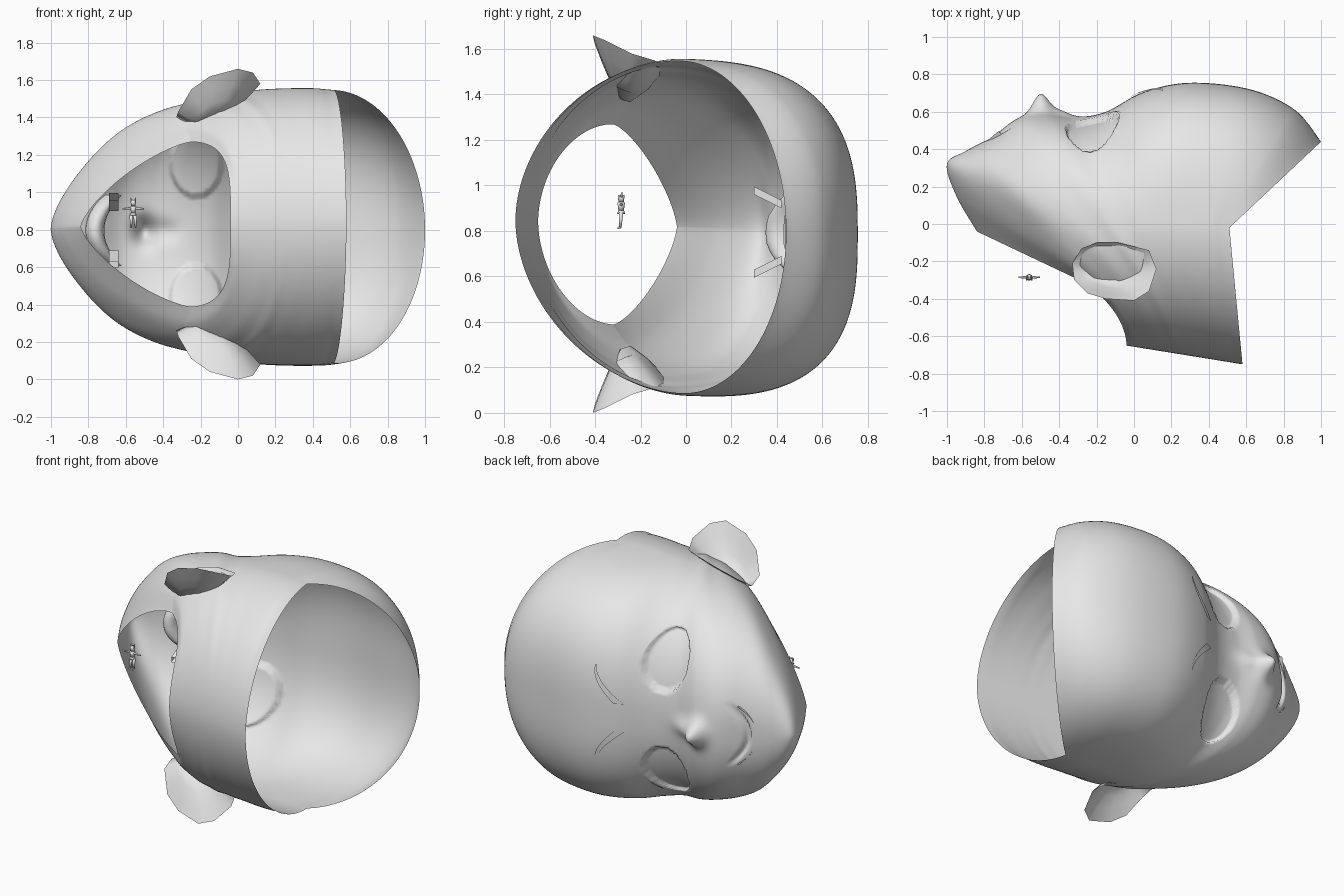
import bpy, bmesh, math
from mathutils import Vector
from mathutils.bvhtree import BVHTree

if "Cube" in bpy.data.objects:
    bpy.data.objects.remove(bpy.data.objects["Cube"])

ZC = 0.83   # mirror plane at the ears (head lies with its face to +y, crown to +x)
FZ = 0.795  # mirror plane at the face: the head is rolled slightly
grey = bpy.data.materials.new("plain_grey")
grey.diffuse_color = (0.8, 0.8, 0.8, 1)
grey.use_nodes = True
grey.node_tree.nodes["Principled BSDF"].inputs["Base Color"].default_value = grey.diffuse_color


def make(name, verts, faces, smooth=True):
    me = bpy.data.meshes.new(name)
    me.from_pydata(verts, [], faces)
    me.materials.append(grey)
    ob = bpy.data.objects.new(name, me)
    bpy.context.collection.objects.link(ob)
    bm = bmesh.new()
    bm.from_mesh(me)
    bmesh.ops.recalc_face_normals(bm, faces=bm.faces)
    bm.to_mesh(me)
    bm.free()
    if smooth:
        me.polygons.foreach_set("use_smooth", [True] * len(me.polygons))
    return ob


def grid_faces(rows, cols, wrap=False):
    n = cols if wrap else cols - 1
    return [(r * cols + c, r * cols + (c + 1) % cols,
             (r + 1) * cols + (c + 1) % cols, (r + 1) * cols + c)
            for r in range(rows - 1) for c in range(n)]


def catmull(table, t):
    i = min(int(t), len(table) - 2)
    f = t - i
    a, b, c, d = (table[max(0, min(len(table) - 1, k))] for k in (i - 1, i, i + 1, i + 2))
    return [0.5 * (2 * q + (r - p) * f + (2 * p - 5 * q + 4 * r - s) * f * f
                   + (3 * q - p - 3 * r + s) * f ** 3) for p, q, r, s in zip(a, b, c, d)]


# Head rings from crown rim to neck rim: front x, front y, side x, side y, half width, fullness
rings = [
    (1.00, .44, .51, -.02, .73, 1), (.86, .61, .46, 0, .735, .86),
    (.62, .72, .40, 0, .74, .75), (.30, .755, .28, 0, .74, .72),
    (.05, .705, .15, 0, .735, .78), (-.15, .60, .05, -.02, .725, .88),
    (-.32, .57, -.02, -.05, .71, .92), (-.48, .59, -.08, -.08, .70, .9),
    (-.62, .565, -.13, -.1, .68, .88), (-.76, .465, -.20, -.13, .655, .86),
    (-.90, .39, -.25, -.16, .62, .95), (-1.0, .32, -.29, -.2, .575, 1.22),
    (-.95, .15, -.28, -.26, .52, 1.33), (-.84, -.04, -.25, -.32, .44, 1.45)]


def mouth_x(s):
    return -.765 + 2.6 * s * s


def features(x, y, s):
    """Nose, sunken eyes and smile crease pushed into the face."""
    if y < .3:
        return y
    dy = .10 * math.exp(-((x + .50) / .055) ** 2 - (s / .07) ** 2)
    dy += .03 * math.exp(-((x + .40) / .08) ** 2 - (s / .055) ** 2)
    eye = ((x + .225) / .135) ** 2 + ((abs(s) - .355) / .17) ** 2
    dy -= .03 * max(0, min(1, (1.05 - eye) / .08))
    if abs(s) < .2:
        dy -= .03 * math.exp(-((x - mouth_x(s)) / .013) ** 2) * (1 - (s / .2) ** 4)
    return y + dy


ROWS, COLS = 190, 264
verts = []
for r in range(ROWS):
    k = r / (ROWS - 1)
    fx, fy, sx, sy, w, p = catmull(rings, k * (len(rings) - 1))
    bx, by = .58 - .62 * k, -.75 + .10 * k
    for c in range(COLS):
        a = 2 * math.pi * c / COLS
        co, si = math.cos(a), math.sin(a)
        q = p if co > 0 else 1.07
        u = abs(co) ** q
        s = math.copysign(abs(si) ** q, si) * w
        ex, ey = (fx, fy) if co > 0 else (bx, by)
        x, y = sx + (ex - sx) * u, sy + (ey - sy) * u
        if co > 0:
            y = features(x, y, s)
        else:
            x += .2 * k * u * (1 - u)
        verts.append((x, y, ZC + s - .04 * (y + .35)))
head = make("head_shell", verts, grid_faces(ROWS, COLS, True))

bm = bmesh.new()
bm.from_mesh(head.data)
tree = BVHTree.FromBMesh(bm)
bm.free()


def face_y(x, s):
    hit = tree.ray_cast(Vector((x, 2, FZ + s)), Vector((0, -1, 0)))[0]
    return hit.y if hit else .4


# Ears: shallow cups from a rim and a deeper middle
ear_rim = [(-.28, -.13, .63), (-.33, -.21, .57), (-.32, -.30, .60), (-.25, -.37, .72),
           (-.15, -.40, .79), (0, -.41, .83), (.08, -.36, .81), (.12, -.24, .75),
           (.08, -.14, .72), (-.08, -.10, .70), (-.2, -.10, .67)]
ear_mid = Vector((-.13, -.28, .56))
for side, label in ((1, "left"), (-1, "right")):
    n = len(ear_rim)
    pts = []
    for t in (1, .75, .5, .25):
        for e in ear_rim:
            v = ear_mid + (Vector(e) - ear_mid) * t
            v.z -= .03 * math.sin(math.pi * t)
            pts.append((v.x, v.y, ZC + side * v.z))
    faces = grid_faces(4, n, True) + [tuple(range(3 * n, 4 * n))]
    make("ear_" + label, pts, faces)

    # Eyebrow: thin tapering plate just off the forehead
    pts = []
    for i in range(15):
        t = i / 14
        x, s = .0 + .15 * math.sin(t * 1.6), .09 + .23 * t
        wd = .026 * (1 - t) + .003
        for d in (-wd, wd):
            pts.append((x + d, face_y(x + d, s) + .01, FZ + side * s))
    make("eyebrow_" + label, pts, grid_faces(15, 2))

    # Upper lash line
    pts = []
    for i in range(15):
        a = -1.0 + 2.0 * i / 14
        for d in (1.08, 1.14):
            x, s = -.225 + .135 * d * math.cos(a), .355 + .17 * d * math.sin(a)
            pts.append((x, face_y(x, s) + .005, FZ + side * s))
    make("lash_" + label, pts, grid_faces(15, 2))

    # Flap at the corner of the mouth pocket
    pts = [(x, y, FZ + side * s) for y, s in ((.42, .14), (.30, .20))
           for x in (-.69, -.64)]
    pts += [(x, y, z - side * .035) for x, y, z in pts]
    make("mouth_corner_" + label, pts, [(0, 1, 3, 2), (4, 5, 7, 6), (0, 2, 6, 4), (1, 3, 7, 5)],
         False)

# Mouth pocket behind the lips: a curved rounded band
pts = []
for i in range(17):
    s = -.19 + .38 * i / 16
    front = face_y(mouth_x(s), s) - .005
    depth = .03 + .05 * (1 - (s / .19) ** 2)
    for j in range(9):
        a = math.pi * j / 8
        pts.append((mouth_x(s) + .05 * math.cos(a), front - depth * math.sin(a), FZ + s))
make("mouth_pocket", pts, grid_faces(17, 9))

# Tiny standing figure with outstretched arms
fig = Vector((-.56, -.285, 0))


def limb(name, a, b, r1, r2):
    a, b = fig + Vector(a), fig + Vector(b)
    rot = (b - a).to_track_quat('Z', 'Y')
    pts = [tuple(o + rot @ Vector((r * math.cos(k * math.pi / 4), r * math.sin(k * math.pi / 4), 0)))
           for o, r in ((a, r1), (b, r2)) for k in range(8)]
    make(name, pts, grid_faces(2, 8, True) + [tuple(range(8)), tuple(range(8, 16))])


limb("figure_hips", (0, 0, .875), (0, 0, .89), .018, .013)
limb("figure_torso", (0, 0, .89), (0, 0, .925), .012, .017)
limb("figure_head", (0, 0, .928), (0, 0, .958), .012, .015)
for side, label in ((1, "left"), (-1, "right")):
    limb("figure_arm_" + label, (side * .012, 0, .915), (side * .058, 0, .912), .007, .004)
    limb("figure_leg_" + label, (side * .01, 0, .88), (side * .012, -.004, .818), .010, .006)
    limb("figure_foot_" + label, (side * .012, 0, .817), (side * .013, -.016, .813), .005, .004)
    limb("figure_hair_" + label, (side * .008, 0, .95), (side * .013, .004, .972), .008, .001)
